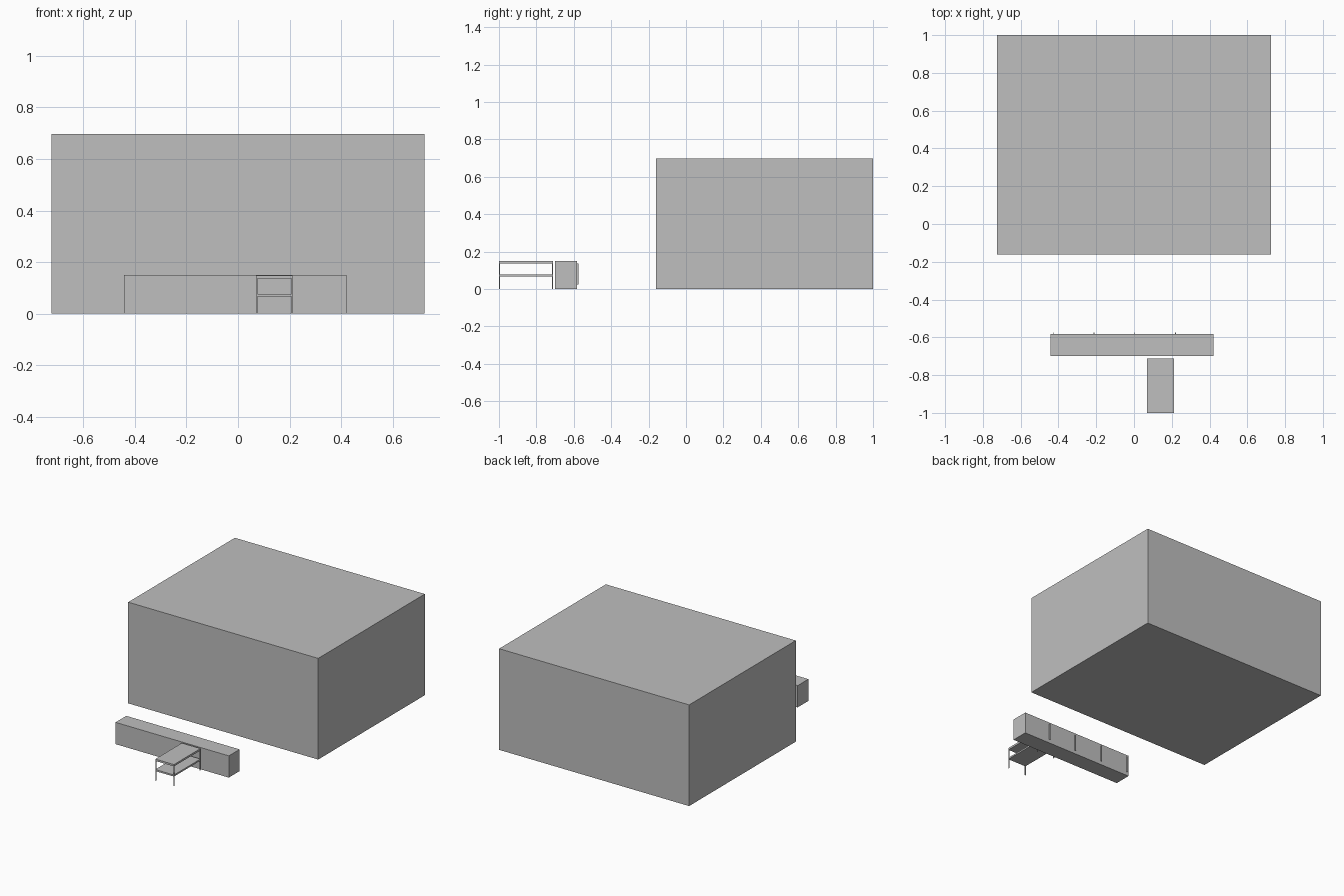
import bpy

if "Cube" in bpy.data.objects:
    bpy.data.objects.remove(bpy.data.objects["Cube"])

grey = bpy.data.materials.new("plain grey")
grey.diffuse_color = (0.52, 0.52, 0.52, 1)
grey.use_nodes = True
grey.node_tree.nodes["Principled BSDF"].inputs["Base Color"].default_value = grey.diffuse_color


def box(name, x0, x1, y0, y1, z0, z1):
    bpy.ops.mesh.primitive_cube_add(
        size=1, location=((x0 + x1) / 2, (y0 + y1) / 2, (z0 + z1) / 2))
    ob = bpy.context.object
    ob.name = name
    ob.scale = (x1 - x0, y1 - y0, z1 - z0)
    bpy.ops.object.transform_apply(location=False, rotation=False, scale=True)
    ob.data.materials.append(grey)
    return ob


# Large block
box("main_block", -0.724, 0.724, -0.161, 1.0, 0, 0.697)

# Long low cabinet with four doors and slim handles on its back side
left, right = -0.443, 0.42
box("cabinet_body", left, right, -0.70, -0.593, 0, 0.15)
pitch = (right - left) / 4
for i in range(4):
    x = left + i * pitch
    box("cabinet_door", x, x + pitch, -0.593, -0.583, 0, 0.15)
    box("door_handle", x + 0.013, x + 0.018, -0.583, -0.575, 0.024, 0.136)

# Small two-tier table
tx0, tx1, ty0, ty1 = 0.07, 0.212, -1.0, -0.711
leg = 0.005
box("table_top", tx0, tx1, ty0, ty1, 0.136, 0.149)
box("table_shelf", tx0, tx1, ty0, ty1, 0.066, 0.077)
for x in (tx0, tx1 - leg):
    for y in (ty0, ty1 - leg):
        box("table_leg", x, x + leg, y, y + leg, 0, 0.136)
